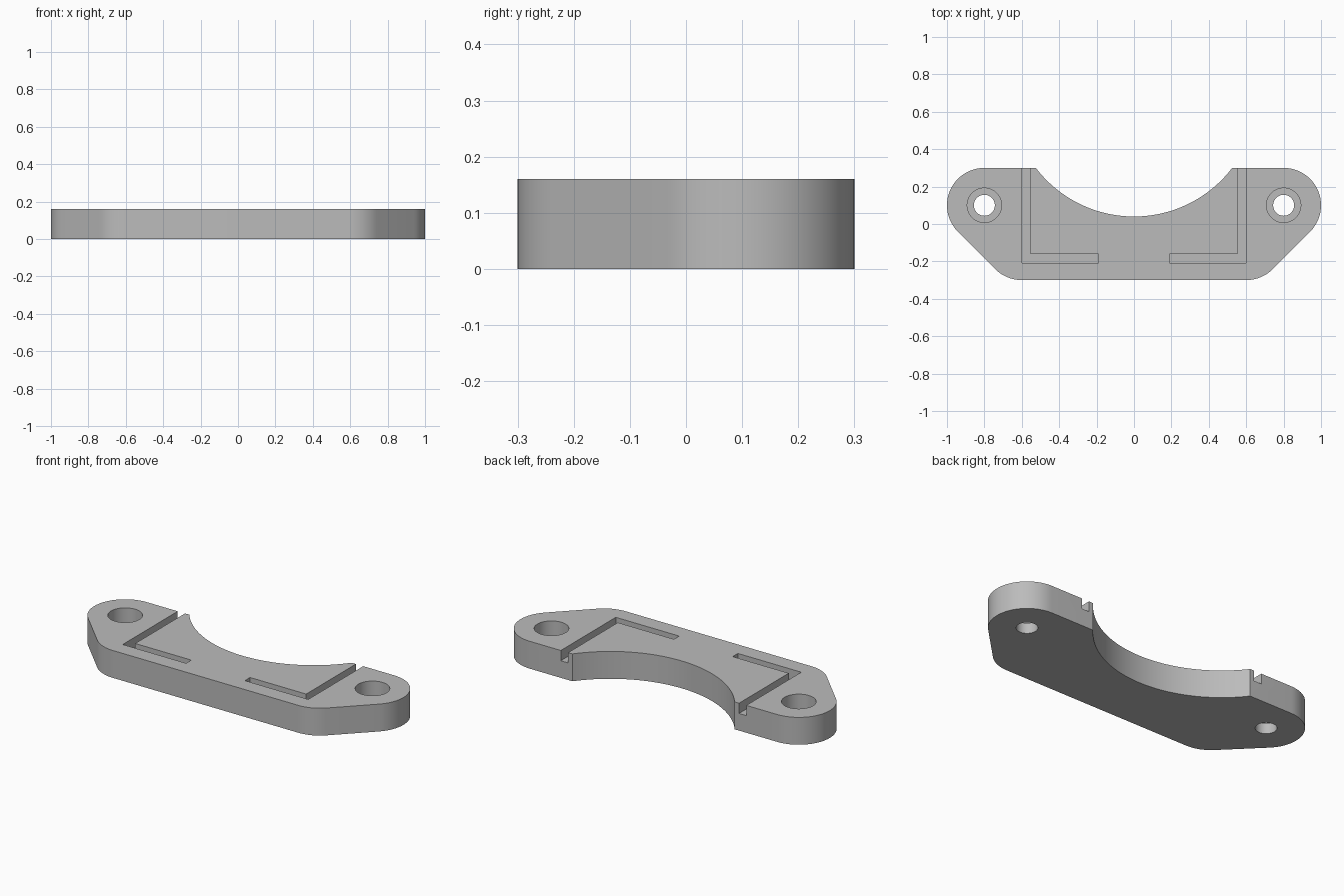
import bpy, bmesh, math

if "Cube" in bpy.data.objects:
    bpy.data.objects.remove(bpy.data.objects["Cube"])

T = 0.16  # plate thickness

mat = bpy.data.materials.new("plain grey")
mat.diffuse_color = (0.5, 0.5, 0.5, 1)
mat.use_nodes = True
mat.node_tree.nodes["Principled BSDF"].inputs["Base Color"].default_value = mat.diffuse_color


def arc(cx, cy, r, a0, a1, n):
    return [(cx + r * math.cos(math.radians(a0 + (a1 - a0) * i / n)),
             cy + r * math.sin(math.radians(a0 + (a1 - a0) * i / n))) for i in range(n + 1)]


def prism(name, pts, z0, z1):
    bm = bmesh.new()
    f = bm.faces.new([bm.verts.new((x, y, z0)) for x, y in pts])
    res = bmesh.ops.extrude_face_region(bm, geom=[f])
    bmesh.ops.translate(bm, vec=(0, 0, z1 - z0),
                        verts=[v for v in res["geom"] if isinstance(v, bmesh.types.BMVert)])
    bmesh.ops.recalc_face_normals(bm, faces=bm.faces)
    me = bpy.data.meshes.new(name)
    bm.to_mesh(me)
    bm.free()
    ob = bpy.data.objects.new(name, me)
    bpy.context.collection.objects.link(ob)
    me.materials.append(mat)
    return ob


# Plate outline: rounded ears, slanted lower corners, round bite at the back
bite = math.degrees(math.asin(0.4 / 0.66))
outline = (arc(0, 0.7, 0.66, 180 + bite, 360 - bite, 48)
           + arc(0.8, 0.1, 0.2, 90, -45, 24)
           + arc(0.6, -0.1, 0.2, -45, -90, 10)
           + arc(-0.6, -0.1, 0.2, 270, 225, 10)
           + arc(-0.8, 0.1, 0.2, 225, 90, 24))
plate = prism("bracket_plate", outline, 0, T)

# Cutters: stepped screw holes and L-shaped grooves on both sides
cutters = []
for s in (-1, 1):
    for name, r, z in (("screw_hole", 0.056, -0.1), ("screw_head_recess", 0.092, 0.06)):
        cutters.append(prism(name + "_cutter", arc(s * 0.8, 0.1, r, 0, 360, 48)[:-1], z, 0.3))
    groove = [(0.6, 0.4), (0.6, -0.208), (0.19, -0.208), (0.19, -0.16), (0.553, -0.16), (0.553, 0.4)]
    cutters.append(prism("groove_cutter", [(s * x, y) for x, y in groove], 0.1, 0.3))

bpy.context.view_layer.objects.active = plate
plate.select_set(True)
for c in cutters:
    m = plate.modifiers.new("cut", "BOOLEAN")
    m.operation = "DIFFERENCE"
    m.solver = "EXACT"
    m.object = c
    bpy.ops.object.modifier_apply(modifier=m.name)
for c in cutters:
    bpy.data.objects.remove(c)

bpy.ops.object.shade_smooth_by_angle(angle=math.radians(30))
